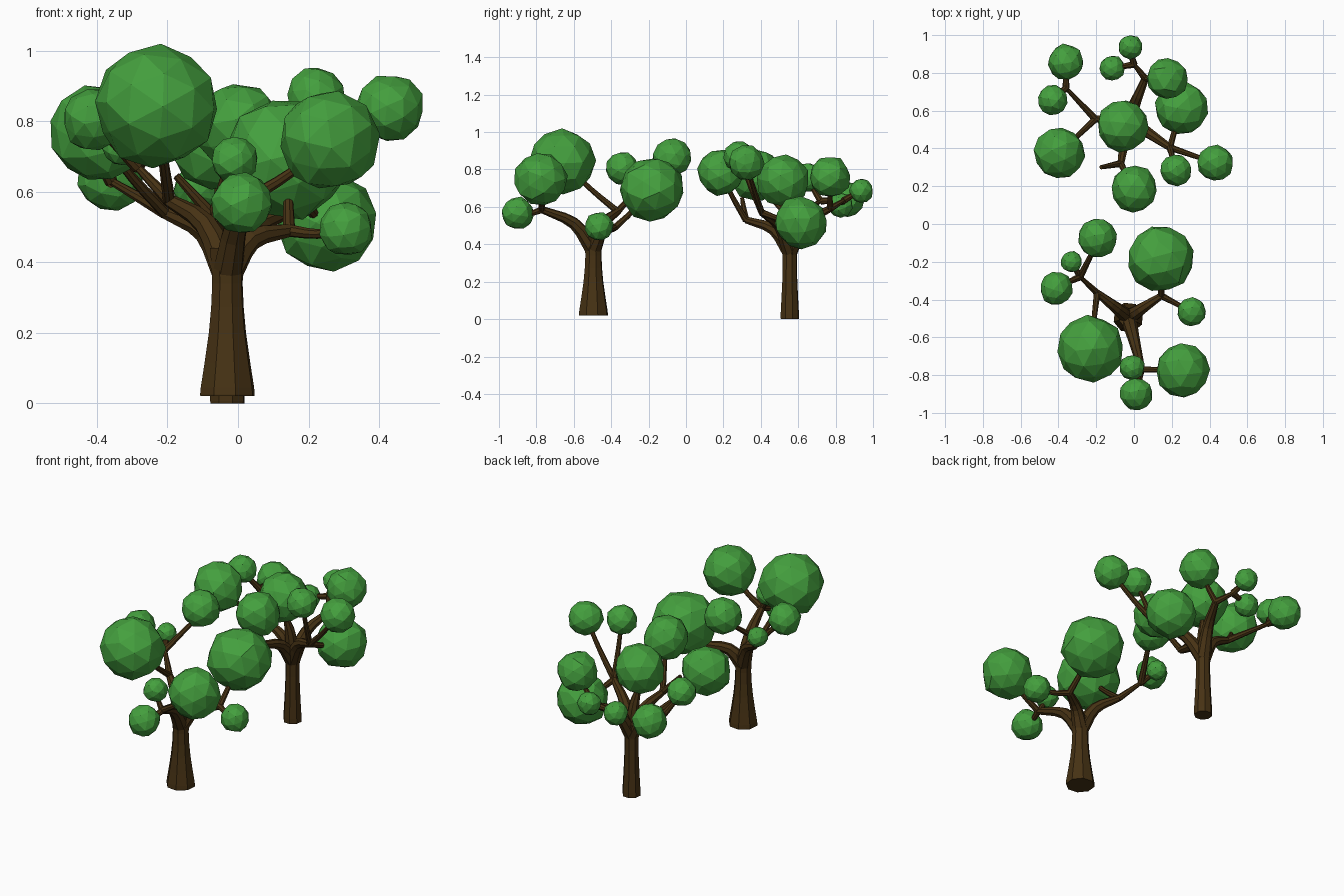
import bpy, bmesh, math, random
from mathutils import Vector, Matrix, Euler

if "Cube" in bpy.data.objects:
    bpy.data.objects.remove(bpy.data.objects["Cube"])

random.seed(4)


def material(name, rgb):
    m = bpy.data.materials.new(name)
    m.diffuse_color = (*rgb, 1)
    m.use_nodes = True
    m.node_tree.nodes["Principled BSDF"].inputs["Base Color"].default_value = m.diffuse_color
    return m


BARK = material("bark_brown", (0.062, 0.032, 0.007))
LEAF = material("leaf_green", (0.058, 0.35, 0.048))


def add_object(name, bm, mat):
    mesh = bpy.data.meshes.new(name)
    bm.to_mesh(mesh)
    bm.free()
    mesh.materials.append(mat)
    ob = bpy.data.objects.new(name, mesh)
    bpy.context.collection.objects.link(ob)
    return ob


def smooth_path(pts, steps):
    """Catmull-Rom through (x, y, z, radius) points."""
    p = [Vector(q) for q in pts]
    p = [2 * p[0] - p[1]] + p + [2 * p[-1] - p[-2]]
    out = []
    for i in range(1, len(p) - 2):
        a, b, c, d = p[i - 1:i + 3]
        for k in range(steps):
            t = k / steps
            out.append(0.5 * (2 * b + (c - a) * t + (2 * a - 5 * b + 4 * c - d) * t * t
                              + (3 * b - a - 3 * c + d) * t ** 3))
    return out + [p[-2]]


def tube(bm, pts, sides=8, steps=3):
    """Tapered limb with flat sides and closed ends."""
    path = smooth_path(pts, steps)
    pos = [q.to_3d() for q in path]
    rings, side = [], Vector((1, 0.3, 0))
    for i, q in enumerate(path):
        d = (pos[min(i + 1, len(pos) - 1)] - pos[max(i - 1, 0)]).normalized()
        side = (side - d * side.dot(d)).normalized()
        up = d.cross(side)
        rings.append([bm.verts.new(pos[i] + q[3] * (math.cos(a) * side + math.sin(a) * up))
                      for a in (2 * math.pi * k / sides for k in range(sides))])
    for r, s in zip(rings, rings[1:]):
        for k in range(sides):
            n = (k + 1) % sides
            bm.faces.new((r[k], r[n], s[n], s[k]))
    bm.faces.new(rings[0][::-1])
    bm.faces.new(rings[-1])


def foliage(name, x, y, z, r):
    """Faceted, slightly irregular leaf ball."""
    bm = bmesh.new()
    bmesh.ops.create_icosphere(bm, subdivisions=2, radius=r)
    for v in bm.verts:
        v.co *= random.uniform(0.95, 1.04)
    bmesh.ops.dissolve_limit(bm, angle_limit=math.radians(11), verts=bm.verts, edges=bm.edges)
    rot = Euler([random.uniform(0, 6.28) for _ in range(3)]).to_matrix().to_4x4()
    bm.transform(Matrix.Translation((x, y, z)) @ rot)
    add_object(name, bm, LEAF)


def tree(name, trunk, base, limbs, stubs, balls):
    bx, by = base
    bm = bmesh.new()
    tube(bm, [(bx, by, z, r) for z, r in trunk], steps=2)
    ztop, rtop = trunk[-1]
    # main limbs sweep out of the trunk top to each fork
    for (x, y, z), joins in limbs:
        mid = (bx + (x - bx) * 0.38, by + (y - by) * 0.38, ztop + (z - ztop) * 0.5)
        tube(bm, [(bx, by, ztop - 0.07, rtop * 0.85), (*mid, rtop * 0.62), (x, y, z, 0.019)])
        # thin twigs run from the fork into the leaf balls
        for j in joins:
            e = Vector(balls[j][:3])
            f = Vector((x, y, z))
            m = f.lerp(e, 0.5) - Vector((0, 0, 0.012))
            tube(bm, [(*f, 0.018), (*m, 0.014), (*e, 0.011)])
    for a, b in stubs:
        tube(bm, [(*a, 0.019), (*b, 0.011)])
    add_object(name + "_trunk", bm, BARK)
    for i, b in enumerate(balls):
        foliage(f"{name}_foliage_{i + 1}", *b)


# front tree: thick trunk, three limbs
tree("front_tree",
     [(0.02, 0.08), (0.045, 0.079), (0.2, 0.055), (0.34, 0.045), (0.44, 0.052)],
     (-0.03, -0.495),
     [((-0.195, -0.365, 0.575), [3]),
      ((0.145, -0.38, 0.49), [4, 5]),
      ((0.04, -0.77, 0.585), [6, 7, 8])],
     [((-0.195, -0.365, 0.575), (-0.285, -0.28, 0.67)),
      ((-0.285, -0.28, 0.67), (-0.19, -0.09, 0.83)),
      ((-0.285, -0.28, 0.67), (-0.40, -0.33, 0.79)),
      ((-0.285, -0.28, 0.67), (-0.33, -0.20, 0.73))],
     [(-0.19, -0.075, 0.865, 0.105), (-0.33, -0.2, 0.73, 0.057), (-0.41, -0.34, 0.805, 0.09),
      (-0.23, -0.66, 0.845, 0.175), (0.14, -0.185, 0.695, 0.176), (0.305, -0.465, 0.495, 0.078),
      (-0.01, -0.76, 0.69, 0.067), (0.012, -0.9, 0.567, 0.088), (0.257, -0.777, 0.745, 0.143)])

# back tree: slimmer trunk, five limbs
tree("back_tree",
     [(0.0, 0.05), (0.03, 0.051), (0.2, 0.042), (0.34, 0.04), (0.43, 0.05)],
     (-0.03, 0.555),
     [((-0.205, 0.555, 0.54), [2]),
      ((0.19, 0.405, 0.57), [8, 9, 10]),
      ((-0.07, 0.32, 0.53), [4]),
      ((0.06, 0.77, 0.59), [7]),
      ((-0.05, 0.53, 0.6), [3])],
     [((-0.205, 0.555, 0.54), (-0.36, 0.72, 0.63)),
      ((-0.36, 0.72, 0.63), (-0.36, 0.84, 0.64)),
      ((-0.36, 0.72, 0.63), (-0.42, 0.66, 0.73)),
      ((-0.07, 0.32, 0.53), (-0.175, 0.3, 0.645)),
      ((0.06, 0.77, 0.59), (0.0, 0.845, 0.635)),
      ((0.0, 0.845, 0.635), (-0.02, 0.92, 0.68)),
      ((0.0, 0.845, 0.635), (-0.11, 0.825, 0.615))],
     [(-0.36, 0.857, 0.64, 0.096), (-0.43, 0.656, 0.755, 0.08), (-0.395, 0.375, 0.765, 0.138),
      (-0.06, 0.52, 0.74, 0.14), (0.0, 0.185, 0.785, 0.125), (-0.02, 0.937, 0.685, 0.065),
      (-0.115, 0.825, 0.61, 0.068), (0.175, 0.77, 0.76, 0.112), (0.25, 0.615, 0.518, 0.142),
      (0.432, 0.322, 0.838, 0.096), (0.222, 0.285, 0.87, 0.085)])
